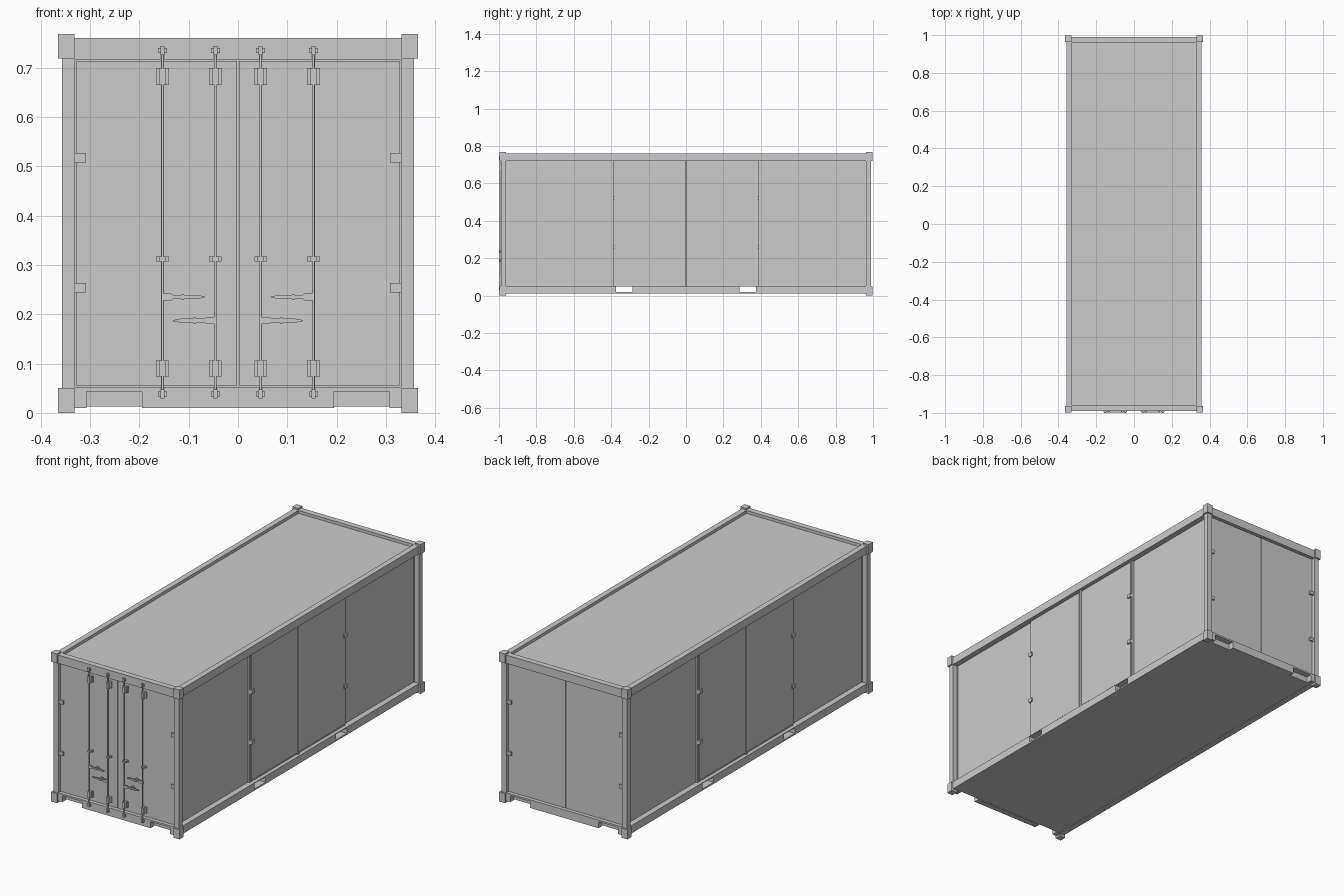
import bpy, bmesh
from mathutils import Matrix, Vector

if "Cube" in bpy.data.objects:
    bpy.data.objects.remove(bpy.data.objects["Cube"])


def finish(name, bm):
    bmesh.ops.recalc_face_normals(bm, faces=bm.faces[:])
    me = bpy.data.meshes.new(name)
    bm.to_mesh(me)
    bm.free()
    ob = bpy.data.objects.new(name, me)
    bpy.context.collection.objects.link(ob)
    return ob


def add_box(bm, x, y, z):
    c = Vector([(a[0] + a[1]) / 2 for a in (x, y, z)])
    s = [abs(a[1] - a[0]) for a in (x, y, z)]
    bmesh.ops.create_cube(bm, size=1, matrix=Matrix.Translation(c) @ Matrix.Diagonal((*s, 1)))


def boxes(name, specs, mx=False, my=False):
    """One object of boxes, optionally repeated across x and y."""
    bm = bmesh.new()
    for x, y, z in specs:
        for sx in ((1, -1) if mx else (1,)):
            for sy in ((1, -1) if my else (1,)):
                add_box(bm, [sx * v for v in x], [sy * v for v in y], z)
    return finish(name, bm)


def cut(ob, cutter):
    m = ob.modifiers.new("pocket", 'BOOLEAN')
    m.operation = 'DIFFERENCE'
    m.solver = 'EXACT'
    m.object = cutter


# Frame: corner castings, posts and rails
boxes("corner_castings", [((.332, .365), (.963, .997), (0, .05)),
                          ((.332, .365), (.963, .997), (.719, .768))], True, True)
boxes("corner_posts", [((.33, .357), (.963, .99), (.05, .719))], True, True)
boxes("top_side_rails", [((.328, .357), (-.963, .963), (.719, .76))], True)
boxes("top_end_rails", [((-.332, .332), (.96, .99), (.717, .76))], False, True)
side_rails = boxes("bottom_side_rails", [((.325, .357), (-.963, .963), (.012, .052))], True)
end_rails = boxes("bottom_end_rails", [((-.332, .332), (.96, .99), (.01, .052))], False, True)

# Body: core walls, roof and underside
boxes("wall_and_roof_core", [((-.328, .328), (-.962, .962), (.05, .745))])
floor = boxes("floor_base", [((-.325, .325), (-.96, .96), (.013, .05))])

# Forklift pockets cut through the base and notched into the end rails
side_cut = boxes("side_pocket_cutter", [((-.5, .5), (.285, .375), (.02, .048))], False, True)
end_cut = boxes("end_pocket_cutter", [((.195, .307), (.9, 1.1), (-.05, .043))], True, True)
for ob in (side_cut, end_cut):
    ob.hide_render = True
    ob.hide_viewport = True
cut(side_rails, side_cut)
cut(floor, side_cut)
cut(end_rails, end_cut)

# Doors at both ends, with a thin gasket reveal around each leaf
boxes("end_door_gaskets", [((-.331, .331), (.96, .971), (.052, .717))], False, True)
boxes("end_doors", [((.002, .327), (.965, .976), (.056, .713))], True, True)
boxes("end_door_hinges", [((.308, .335), (.97, .984), (z, z + .019)) for z in (.244, .508)], True, True)

# Double doors on both long sides
boxes("side_door_frames", [((.32, .338), (-.389, .389), (.052, .719))], True)
boxes("side_doors", [((.325, .345), (.009, .383), (.063, .711))], True, True)
boxes("side_door_centre_strip", [((.325, .347), (-.006, .006), (.052, .719))], True)
boxes("side_door_hinges", [((.33, .351), (.366, .389), (z, z + .02)) for z in (.25, .51)], True, True)

# Locking bars on the front doors
RODS = (.153, .046)
bm = bmesh.new()
for x in RODS:
    for s in (1, -1):
        bmesh.ops.create_cone(bm, cap_ends=True, segments=10, radius1=.0028, radius2=.0028, depth=.712,
                              matrix=Matrix.Translation((s * x, -.9935, .386)))
bars = finish("locking_bars", bm)
for p in bars.data.polygons:
    p.use_smooth = len(p.vertices) == 4

# Guides, keepers and cams along each bar
guides, cams = [], []
for x in RODS:
    for z, h in ((.682, .017), (.09, .016), (.312, .005)):
        guides.append(((x - .013, x + .013), (-.982, -.97), (z - h, z + h)))
        guides.append(((x - .006, x + .006), (-.998, -.97), (z - h, z + h)))
    for z in (.735, .038):
        cams.append(((x - .009, x + .009), (-.996, -.985), (z - .005, z + .005)))
        cams.append(((x - .004, x + .004), (-1, -.988), (z - .009, z + .009)))
boxes("bar_guides", guides, True)
boxes("bar_cams", cams, True)

# Handles: a tapered lever hinged on each bar
LEVER = [(-.002, .007), (.018, .007), (.022, .004), (.07, .004), (.086, .001),
         (.086, -.001), (.07, -.004), (.022, -.004), (.018, -.007), (-.002, -.007)]
bm = bmesh.new()
for x0, z0, d in ((.153, .235, -1), (.046, .187, 1)):
    for s in (1, -1):
        f = bm.faces.new([bm.verts.new((s * (x0 + d * u), -.997, z0 + v)) for u, v in LEVER])
        ext = bmesh.ops.extrude_face_region(bm, geom=[f])
        bmesh.ops.translate(bm, vec=(0, .006, 0),
                            verts=[v for v in ext["geom"] if isinstance(v, bmesh.types.BMVert)])
finish("door_handles", bm)
boxes("handle_latches", [((x - .008, x + .008), (-.999, -.97), (z - .003, z + .003))
                         for x, z in ((.112, .235), (.088, .187))]
      + [((x - .003, x + .003), (-.999, -.97), (z - .006, z + .006))
         for x, z in ((.112, .235), (.088, .187))], True)
